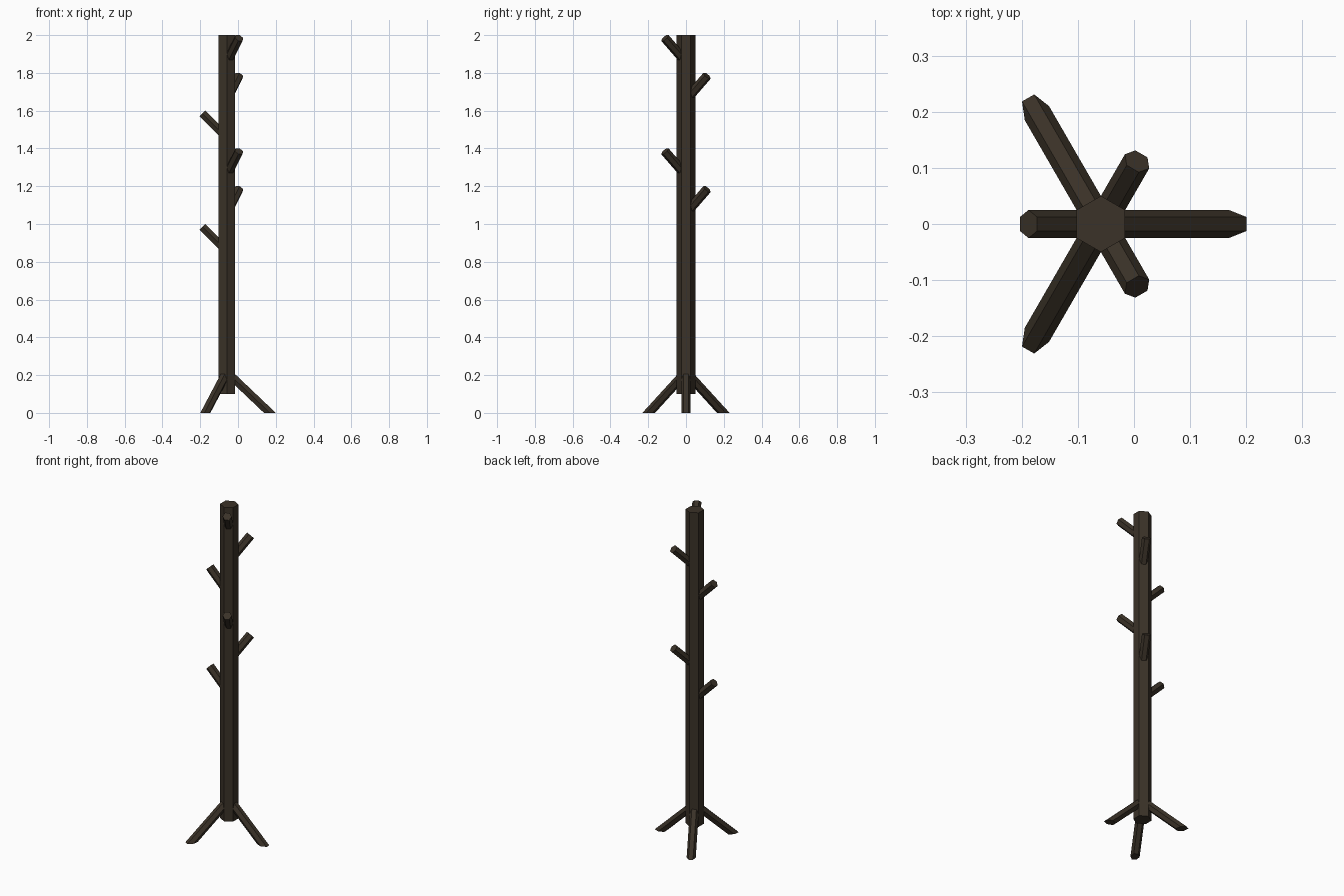
import bpy, bmesh, math
from mathutils import Vector

if "Cube" in bpy.data.objects:
    bpy.data.objects.remove(bpy.data.objects["Cube"])

CX = -0.059          # pole axis sits left of the model centre
wood = bpy.data.materials.new("dark_wood")
wood.diffuse_color = (0.043, 0.032, 0.021, 1)
wood.use_nodes = True
wood.node_tree.nodes["Principled BSDF"].inputs["Base Color"].default_value = wood.diffuse_color


def hex_bar(name, start, end, radius, cut_ground=False):
    """Six-sided bar between two points, with corners pointing sideways."""
    a, b = Vector(start), Vector(end)
    d = (b - a).normalized()
    side = Vector((0, 0, 1)).cross(d)
    side = side.normalized() if side.length > 1e-4 else Vector((0, 1, 0))
    up = d.cross(side)
    bm = bmesh.new()
    rings = []
    for p in (a, b):
        rings.append([bm.verts.new(p + radius * (side * math.cos(k * math.pi / 3)
                                                 + up * math.sin(k * math.pi / 3)))
                      for k in range(6)])
    for k in range(6):
        j = (k + 1) % 6
        bm.faces.new((rings[0][k], rings[0][j], rings[1][j], rings[1][k]))
    bm.faces.new(rings[0][::-1])
    bm.faces.new(rings[1])
    if cut_ground:
        # trim the foot flat on the floor
        bmesh.ops.bisect_plane(bm, geom=bm.verts[:] + bm.edges[:] + bm.faces[:],
                               plane_co=(0, 0, 0), plane_no=(0, 0, -1), clear_outer=True)
        bmesh.ops.holes_fill(bm, edges=[e for e in bm.edges if e.is_boundary])
    bmesh.ops.recalc_face_normals(bm, faces=bm.faces[:])
    me = bpy.data.meshes.new(name)
    bm.to_mesh(me)
    bm.free()
    me.materials.append(wood)
    ob = bpy.data.objects.new(name, me)
    bpy.context.collection.objects.link(ob)
    return ob


def polar(angle, dist, z):
    t = math.radians(angle)
    return (CX + dist * math.cos(t), dist * math.sin(t), z)


# Pole
hex_bar("pole", (CX, 0, 0.1), (CX, 0, 2.0), 0.05)

# Three splayed legs, cut flat at the floor
SLOPE = 0.95
for i, ang in enumerate((0, 120, 240)):
    hex_bar(f"leg_{i + 1}", polar(ang, 0.015, SLOPE * (0.228 - 0.015)),
            polar(ang, 0.30, SLOPE * (0.228 - 0.30)), 0.025, True)

# Six pegs spiralling up the pole at 45 degrees
for i in range(6):
    ang = (180, 60, 300)[i % 3]
    z = 0.985 + 0.2 * i
    hex_bar(f"peg_{i + 1}", polar(ang, 0.015, z - 0.114), polar(ang, 0.129, z), 0.025)
